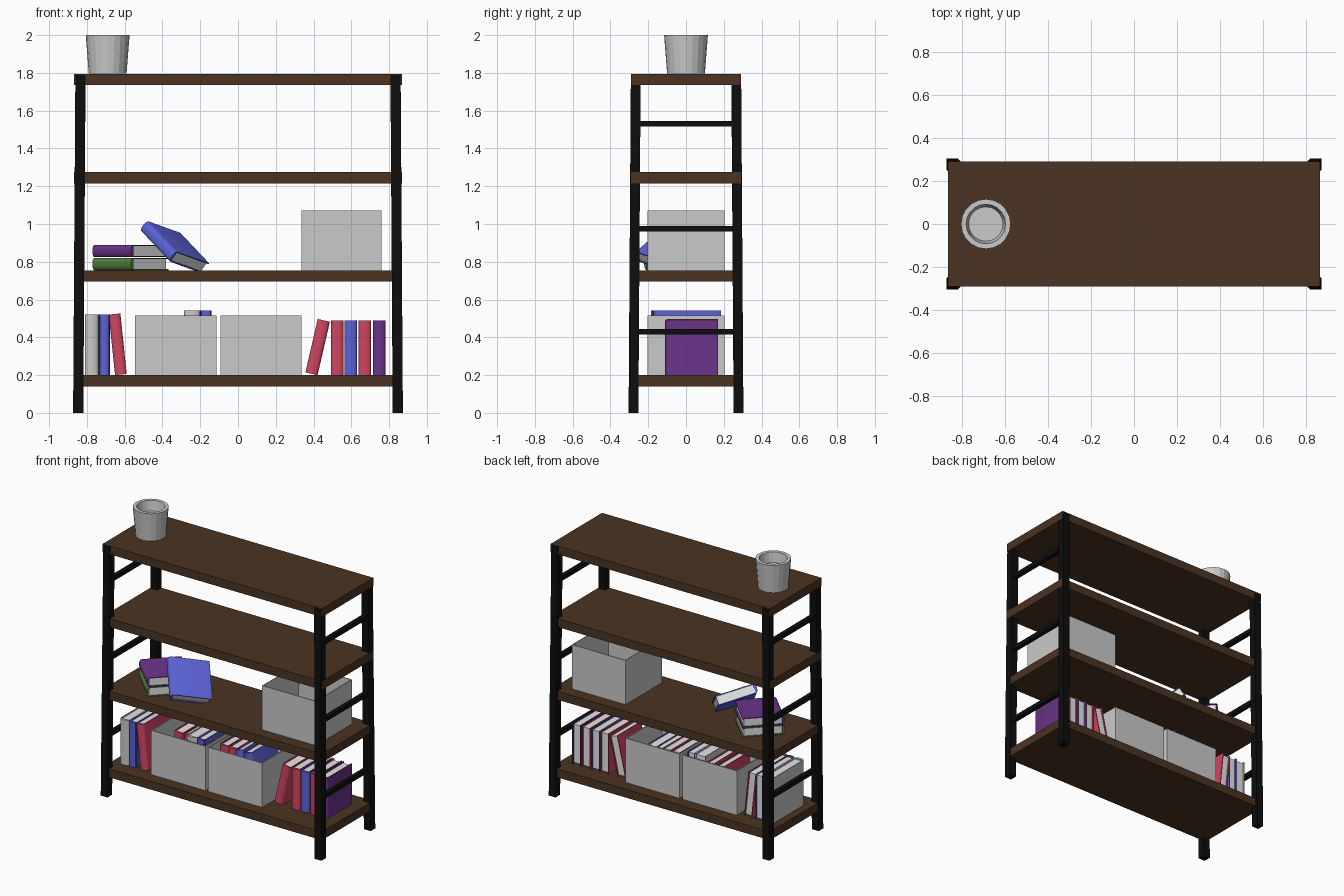
import bpy, bmesh, math
from mathutils import Matrix, Vector

if "Cube" in bpy.data.objects:
    bpy.data.objects.remove(bpy.data.objects["Cube"])


def material(name, colour):
    m = bpy.data.materials.new(name)
    m.diffuse_color = (*colour, 1)
    m.use_nodes = True
    m.node_tree.nodes["Principled BSDF"].inputs["Base Color"].default_value = m.diffuse_color
    return m


WOOD = material("dark_wood", (0.070, 0.033, 0.016))
METAL = material("black_metal", (0.004, 0.004, 0.004))
GREY = material("light_grey", (0.59, 0.59, 0.59))
PAPER = material("paper", (0.78, 0.78, 0.78))
RED = material("red_cover", (0.63, 0.061, 0.122))
BLUE = material("blue_cover", (0.107, 0.122, 0.68))
NAVY = material("navy_joint", (0.021, 0.023, 0.114))
PURPLE = material("purple_cover", (0.144, 0.034, 0.254))
GREEN = material("green_cover", (0.08, 0.205, 0.048))


def finish(bm, name, mats, matrix=Matrix()):
    bmesh.ops.recalc_face_normals(bm, faces=bm.faces)
    me = bpy.data.meshes.new(name)
    bm.to_mesh(me)
    bm.free()
    for m in mats:
        me.materials.append(m)
    ob = bpy.data.objects.new(name, me)
    ob.matrix_world = matrix
    bpy.context.collection.objects.link(ob)
    return ob


def add_box(bm, lo, hi):
    lo, hi = Vector(lo), Vector(hi)
    size = hi - lo
    mat = Matrix.Translation((lo + hi) / 2) @ Matrix.Diagonal((*size, 1))
    verts = bmesh.ops.create_cube(bm, size=1, matrix=mat)["verts"]
    return {f for v in verts for f in v.link_faces}


def box(name, lo, hi, mat):
    bm = bmesh.new()
    add_box(bm, lo, hi)
    return finish(bm, name, [mat])


# Shelves
for i, z in enumerate((0.14, 0.695, 1.215, 1.735)):
    box(f"shelf_{i + 1}", (-0.867, -0.29, z), (0.867, 0.29, z + 0.06), WOOD)

# Slightly splayed legs and side rails
for sx, side in ((-1, "left"), (1, "right")):
    for sy, end in ((-1, "front"), (1, "back")):
        bm = bmesh.new()
        add_box(bm, (0, 0, 0), (1, 1, 1))
        for v in bm.verts:
            t = v.co.z
            v.co = (sx * (0.873 - 0.012 * t - 0.054 * v.co.x),
                    sy * (0.304 - 0.012 * t - 0.052 * v.co.y), 1.79 * t)
        finish(bm, f"{end}_{side}_leg", [METAL])
    for i, z in enumerate((0.43, 0.975, 1.53)):
        a, b = sorted((sx * 0.825, sx * 0.855))
        box(f"{side}_rail_{i + 1}", (a, -0.26, z - 0.015), (b, 0.26, z + 0.015), METAL)

# Open storage boxes
for name, x0, x1, z in (("lower_left_bin", -0.545, -0.115, 0.2),
                        ("lower_right_bin", -0.092, 0.335, 0.2),
                        ("upper_bin", 0.335, 0.76, 0.755)):
    bm = bmesh.new()
    add_box(bm, (x0, -0.205, z), (x1, 0.205, z + 0.316))
    bm.normal_update()
    top = [f for f in bm.faces if f.normal.z > 0.5]
    bmesh.ops.delete(bm, geom=top, context="FACES_ONLY")
    ob = finish(bm, name, [GREY])
    mod = ob.modifiers.new("walls", "SOLIDIFY")
    mod.thickness = 0.01

# Pot turned from a profile
bm = bmesh.new()
profile = [(0, 1.797), (0.1, 1.797), (0.116, 2.0), (0.092, 2.0), (0.08, 1.93), (0, 1.93)]
pts = [bm.verts.new((r, 0, z)) for r, z in profile]
edges = [bm.edges.new(p) for p in zip(pts, pts[1:])]
bmesh.ops.spin(bm, geom=pts + edges, cent=(0, 0, 0), axis=(0, 0, 1),
               angle=math.tau, steps=20, use_duplicate=False)
bmesh.ops.remove_doubles(bm, verts=bm.verts, dist=0.0005)
finish(bm, "pot", [GREY], Matrix.Translation((-0.69, 0, 0)))


def book(name, mat, matrix, t=0.066, d=0.28, h=0.29, joint=None):
    """Cover with a rounded spine at -y, wrapped round a block of pages."""
    bm = bmesh.new()
    c, bulge = 0.006, 0.018
    outline = [(-t / 2, d / 2)]
    for k in range(9):
        a = math.pi * k / 8
        outline.append((-t / 2 * math.cos(a), -d / 2 + bulge * (1 - math.sin(a))))
    outline += [(t / 2, d / 2), (t / 2 - c, d / 2), (t / 2 - c, -d / 2 + bulge),
                (c - t / 2, -d / 2 + bulge), (c - t / 2, d / 2)]
    face = bm.faces.new([bm.verts.new((x, y, 0)) for x, y in outline])
    up = bmesh.ops.extrude_face_region(bm, geom=[face])["geom"]
    bmesh.ops.translate(bm, vec=(0, 0, h), verts=[v for v in up if isinstance(v, bmesh.types.BMVert)])
    # Dark joints beside the spine
    if joint:
        for f in bm.faces:
            p = f.calc_center_median()
            if len(f.verts) == 4 and p.y < -d / 2 + bulge and abs(p.x) > t * 0.3:
                f.material_index = 2
    for f in add_box(bm, (c - t / 2, -d / 2 + bulge, 0.008), (t / 2 - c, d / 2 - 0.01, h - 0.008)):
        f.material_index = 1
    ob = finish(bm, name, [mat, PAPER] + ([joint] if joint else []), matrix)
    ob.select_set(True)
    bpy.context.view_layer.objects.active = ob
    bpy.ops.object.shade_smooth_by_angle(angle=math.radians(35))
    ob.select_set(False)


def standing(x, y=0.03, z=0.2, lean=0):
    return Matrix.Translation((x, y, z)) @ Matrix.Rotation(math.radians(lean), 4, "Y")


# Row of books at the right of the bottom shelf
for i, (x, mat) in enumerate(((0.526, RED), (0.597, BLUE), (0.672, RED), (0.748, PURPLE))):
    book(f"right_row_book_{i + 1}", mat, standing(x))
book("right_leaning_book", RED, standing(0.389, z=0.207, lean=13))

# Large books at the left of the bottom shelf
big = dict(d=0.37, h=0.322)
book("left_grey_book", GREY, standing(-0.775, 0), t=0.072, **big)
book("left_blue_book", BLUE, standing(-0.708, 0), t=0.06, joint=NAVY, **big)
book("left_leaning_book", RED, standing(-0.62, 0, z=0.203, lean=-6), t=0.062, **big)

# Books kept in the lower bins
book("bin_grey_book", GREY, standing(-0.243, 0, 0.22), t=0.084, **big)
book("bin_blue_book", BLUE, standing(-0.17, 0, 0.22), t=0.06, joint=NAVY, **big)
for i, (x, mat, lean) in enumerate(((-0.44, RED, 8), (-0.36, RED, 8), (-0.04, RED, 0),
                                    (0.03, RED, 0), (0.12, BLUE, -9), (0.20, BLUE, -11))):
    book(f"bin_book_{i + 1}", mat, standing(x, 0.03, 0.217, lean))


def axes(x, y, z, loc):
    m = Matrix((x, y, z)).transposed().to_4x4()
    m.translation = loc
    return m


# Stack of books lying on the second shelf
r = math.sqrt(0.5)
for name, mat, z in (("stack_bottom_book", GREEN, 0.788), ("stack_top_book", PURPLE, 0.857)):
    up, depth, along = Vector((0, 0, 1)), Vector((r, r, 0)), Vector((-r, r, 0))
    book(name, mat, axes(up, depth, along, Vector((-0.57, -0.02, z)) - along * 0.145))

# Book leaning on the stack
depth = Vector((0.18, 0.204, -0.065)).normalized()
down = Vector((0.135, -0.205, -0.155))
normal = down.cross(depth).normalized()
along = normal.cross(depth)
corner = Vector((-0.485, -0.09, 1.018))
book("tilted_book", BLUE, axes(normal, depth, along,
                               corner - along * 0.29 + depth * 0.14 - normal * 0.033))
